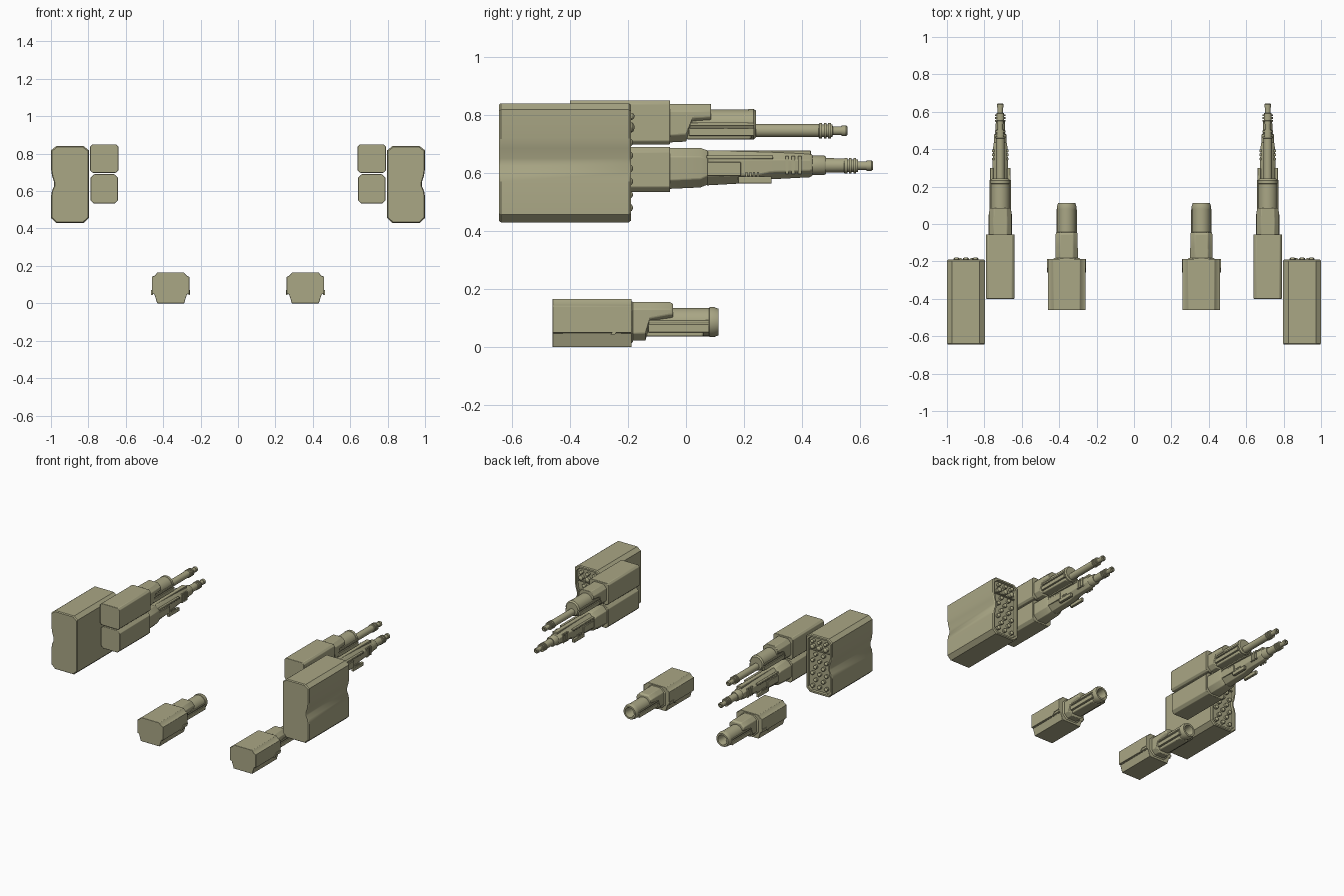
import bpy, bmesh, math

paint = bpy.data.materials.new("olive_paint")
paint.diffuse_color = (0.40, 0.385, 0.235, 1)


def finish(name, bm, bevel=0.0, smooth=30):
    """Turn a bmesh into a mirrored, shaded part."""
    bmesh.ops.remove_doubles(bm, verts=bm.verts, dist=1e-5)
    bmesh.ops.recalc_face_normals(bm, faces=bm.faces)
    me = bpy.data.meshes.new(name)
    bm.to_mesh(me)
    bm.free()
    me.materials.append(paint)
    ob = bpy.data.objects.new(name, me)
    bpy.context.collection.objects.link(ob)
    bpy.context.view_layer.objects.active = ob
    ob.select_set(True)
    bpy.ops.object.shade_smooth_by_angle(angle=math.radians(smooth))
    ob.select_set(False)
    if bevel:
        b = ob.modifiers.new("bevel", 'BEVEL')
        b.width, b.segments, b.limit_method = bevel, 2, 'ANGLE'
    ob.modifiers.new("mirror", 'MIRROR')
    return ob


def skin(bm, rings, closed=False):
    """Join rings of points; cap the ends unless closed."""
    vr = [[bm.verts.new(p) for p in r] for r in rings]
    n = len(vr[0])
    for a, b in zip(vr, vr[1:]):
        for i in range(n):
            bm.faces.new((a[i], a[(i + 1) % n], b[(i + 1) % n], b[i]))
    if not closed:
        bm.faces.new(vr[0])
        bm.faces.new(vr[-1])


def octagon(x, y, hw, z0, z1, c):
    return [(x + px, y, pz) for px, pz in (
        (-hw + c, z0), (hw - c, z0), (hw, z0 + c), (hw, z1 - c),
        (hw - c, z1), (-hw + c, z1), (-hw, z1 - c), (-hw, z0 + c))]


def loft(name, x, sections, bevel=0.003):
    """Chamfered body running along y: (y, half width, z0, z1, chamfer)."""
    bm = bmesh.new()
    skin(bm, [octagon(x, *s) for s in sections])
    return finish(name, bm, bevel)


def turned(name, x, z, prof, seg=24):
    """Turned body along y from (y, radius) pairs."""
    bm = bmesh.new()
    skin(bm, [[(x + r * math.cos(2 * math.pi * i / seg), y,
                z + r * math.sin(2 * math.pi * i / seg)) for i in range(seg)]
              for y, r in prof])
    return finish(name, bm)


def boxes(name, items, bevel=0.0):
    """Several blocks in one part: (x0, x1, y0, y1, z0, z1)."""
    bm = bmesh.new()
    for x0, x1, y0, y1, z0, z1 in items:
        skin(bm, [[(x0, y, z0), (x1, y, z0), (x1, y, z1), (x0, y, z1)] for y in (y0, y1)])
    return finish(name, bm, bevel)


def prism(name, pts, y0, y1, bevel=0.003):
    bm = bmesh.new()
    skin(bm, [[(x, y, z) for x, z in pts] for y in (y0, y1)])
    return finish(name, bm, bevel)


# ---- Rocket pods: waisted shell with a recessed launch face ----
shell = [(0.825, 0.43), (0.972, 0.43), (1.0, 0.456), (1.0, 0.57), (0.995, 0.60),
         (0.984, 0.625), (0.984, 0.65), (0.995, 0.685), (1.0, 0.72), (1.0, 0.818),
         (0.972, 0.84), (0.825, 0.84), (0.797, 0.818), (0.797, 0.456)]


def scaled(y, kx, kz):
    return [(0.8985 + (x - 0.8985) * kx, y, 0.635 + (z - 0.635) * kz) for x, z in shell]


bm = bmesh.new()
skin(bm, [scaled(-0.645, 0.95, 0.975), scaled(-0.638, 1, 1), scaled(-0.197, 1, 1),
          scaled(-0.19, 0.95, 0.975), scaled(-0.19, 0.84, 0.92), scaled(-0.207, 0.82, 0.91)])
finish("rocket_pod", bm)

# Rocket tubes and tips on the launch face
bm = bmesh.new()


def tip(x, z, r, end):
    skin(bm, [[(x + k * r * math.cos(math.pi * i / 6), y, z + k * r * math.sin(math.pi * i / 6))
               for i in range(12)]
              for y, k in ((-0.209, 1), (end - 0.008, 1), (end - 0.003, 0.75), (end, 0.3))])


for x in (0.848, 0.8985, 0.949):
    for z, r in ((0.795, 0.012), (0.757, 0.017)):
        tip(x, z, r, -0.178)
for row, z in enumerate((0.705, 0.66, 0.615, 0.57, 0.525, 0.48)):
    for x in ((0.845, 0.8985, 0.952) if row % 2 else (0.868, 0.928)):
        tip(x, z, 0.013, -0.183)
finish("rocket_tips", bm)
boxes("launch_face_dividers", [(0.82, 0.975, -0.209, -0.195, 0.729, 0.735)])

# ---- Upper cannon ----
X = 0.715
loft("upper_receiver", X, [(-0.40, 0.076, 0.698, 0.85, 0.012), (-0.055, 0.076, 0.698, 0.85, 0.012)])
loft("upper_shroud", X, [(-0.06, 0.061, 0.705, 0.838, 0.025), (0.0, 0.061, 0.708, 0.838, 0.025),
                         (0.022, 0.061, 0.765, 0.838, 0.025), (0.086, 0.058, 0.768, 0.838, 0.025)])
turned("upper_barrel_jacket", X, 0.768, [(-0.05, 0.051), (0.215, 0.051), (0.216, 0.053),
                                         (0.233, 0.053), (0.242, 0.045), (0.242, 0.02)])
boxes("upper_side_rails", [(X + s * 0.050 - 0.007, X + s * 0.050 + 0.007, 0.01, 0.235, z0, z1)
                           for s in (-1, 1) for z0, z1 in ((0.728, 0.755), (0.762, 0.774))], 0.002)
boxes("upper_lower_cover", [(X - 0.04, X + 0.04, 0.0, 0.225, 0.716, 0.745)], 0.006)
turned("upper_barrel", X, 0.746, [(0.22, 0.023), (0.46, 0.023)])


def muzzle(name, z, y):
    prof = [(y - 0.005, 0.02), (y, 0.027)]
    for i in range(3):
        a = y + i * 0.015
        prof += [(a, 0.027), (a + 0.009, 0.027), (a + 0.009, 0.021), (a + 0.0149, 0.021)]
    prof += [(y + 0.046, 0.015), (y + 0.075, 0.015), (y + 0.075, 0.018),
             (y + 0.092, 0.018), (y + 0.097, 0.014), (y + 0.097, 0.008), (y + 0.07, 0.008)]
    turned(name, X, z, prof, 20)


muzzle("upper_muzzle_brake", 0.745, 0.46)

# ---- Lower cannon ----
loft("lower_receiver", X, [(-0.395, 0.074, 0.534, 0.69, 0.018), (-0.055, 0.074, 0.534, 0.69, 0.018)])
loft("lower_shroud", X, [(-0.06, 0.064, 0.545, 0.686, 0.03), (0.05, 0.062, 0.55, 0.686, 0.03),
                         (0.075, 0.056, 0.56, 0.677, 0.03)])
loft("lower_jacket", X, [(0.07, 0.052, 0.557, 0.677, 0.03), (0.25, 0.046, 0.567, 0.673, 0.028),
                         (0.29, 0.043, 0.578, 0.672, 0.026), (0.425, 0.037, 0.585, 0.668, 0.024),
                         (0.436, 0.034, 0.59, 0.662, 0.022)])
boxes("lower_top_rail", [(X - 0.016, X + 0.016, 0.07, 0.43, 0.66, 0.678)], 0.003)
boxes("lower_side_plates", [(X + s * 0.046 - 0.009, X + s * 0.046 + 0.009, y0, y1, z0, z1)
                            for s in (-1, 1) for y0, y1, z0, z1 in
                            ((0.07, 0.30, 0.648, 0.66), (0.07, 0.19, 0.59, 0.637),
                             (0.18, 0.295, 0.563, 0.588))], 0.003)
# Cooling fins
boxes("lower_cooling_fins", [(X + s * 0.038 - 0.006, X + s * 0.038 + 0.006, y, y + 0.012, 0.597, 0.658)
                             for s in (-1, 1) for y in (0.342, 0.364, 0.386)]
      + [(X + s * 0.048 - 0.005, X + s * 0.048 + 0.005, y, y + 0.007, 0.583, 0.603)
         for s in (-1, 1) for y in (0.205, 0.218, 0.231, 0.244)])
turned("lower_barrel", X, 0.626, [(0.42, 0.034), (0.475, 0.034), (0.482, 0.03), (0.482, 0.025),
                                  (0.548, 0.024)])
muzzle("lower_muzzle_brake", 0.625, 0.547)

# ---- Forearm guns ----
F = 0.36
half = [(0.072, 0.0), (0.087, 0.048), (0.1, 0.05), (0.1, 0.142), (0.085, 0.148), (0.07, 0.166)]
prism("forearm_housing", [(F + x, z) for x, z in half] + [(F - x, z) for x, z in reversed(half)],
      -0.46, -0.187, 0.002)
# Stepped trim on the housing sides
trim = [(-0.26, 0.044), (-0.245, 0.044), (-0.23, 0.064), (-0.187, 0.064), (-0.187, 0.072), (-0.236, 0.072)]
bm = bmesh.new()
for s in (-1, 1):
    skin(bm, [[(F + s * d, y, z) for y, z in trim] for d in (0.095, 0.104)])
finish("housing_trim", bm)
loft("forearm_collar", F, [(-0.19, 0.073, 0.012, 0.158, 0.03), (-0.182, 0.068, 0.018, 0.156, 0.03)])
loft("forearm_shroud", F, [(-0.19, 0.06, 0.022, 0.155, 0.025), (-0.14, 0.06, 0.022, 0.155, 0.025),
                           (-0.125, 0.059, 0.075, 0.155, 0.025), (-0.055, 0.059, 0.088, 0.155, 0.025),
                           (-0.044, 0.055, 0.09, 0.148, 0.022)])
turned("forearm_barrel", F, 0.086, [(-0.16, 0.049), (0.08, 0.049), (0.081, 0.052), (0.095, 0.052),
                                    (0.112, 0.046), (0.112, 0.034), (0.09, 0.03), (0.04, 0.028)], 28)
boxes("forearm_side_rails", [(F + s * 0.046 - 0.008, F + s * 0.046 + 0.008, -0.13, 0.08, z0, z1)
                             for s in (-1, 1) for z0, z1 in ((0.05, 0.078), (0.084, 0.093))], 0.002)
boxes("forearm_lower_cover", [(F - 0.036, F + 0.036, -0.14, 0.06, 0.036, 0.06)], 0.006)
